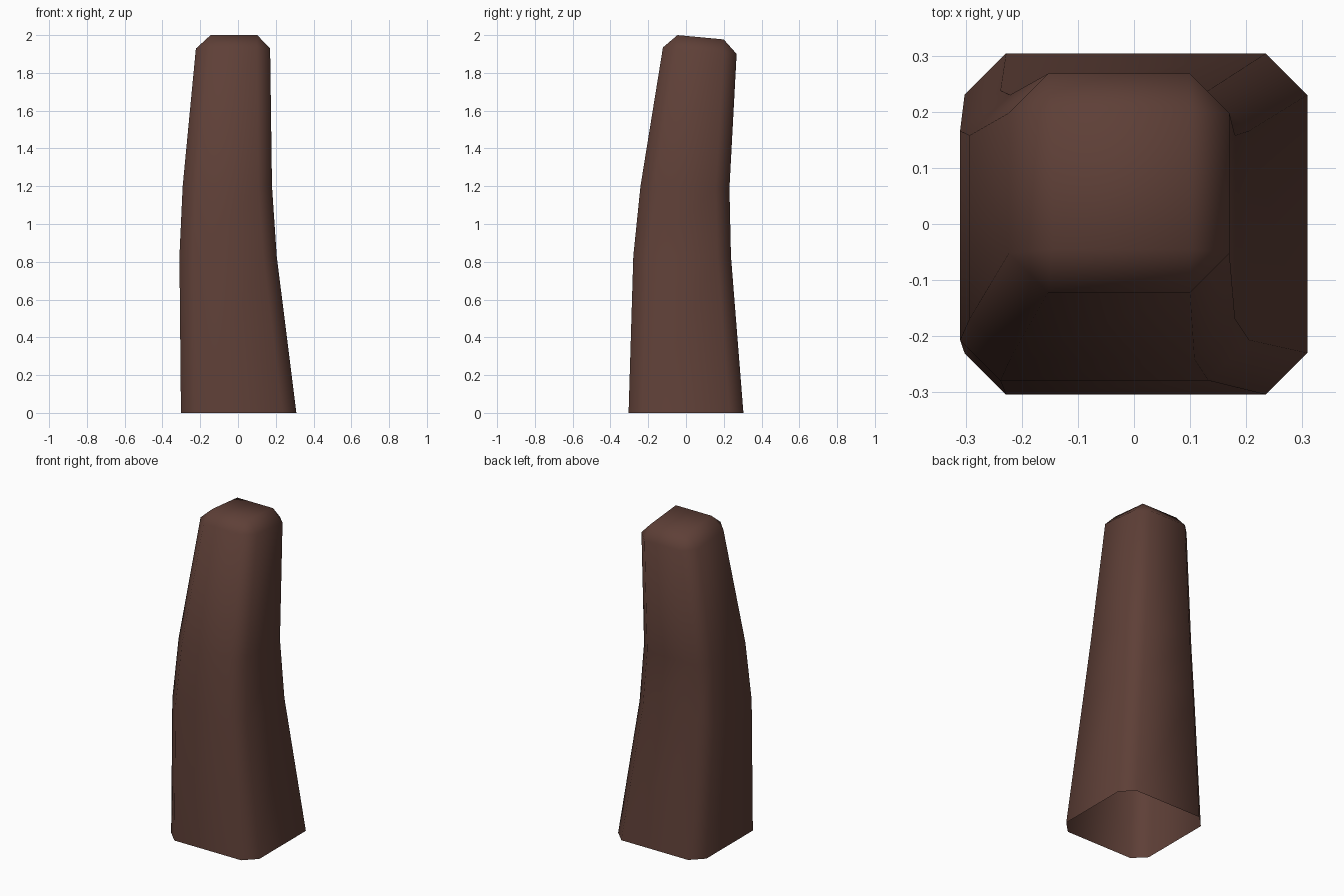
import bpy
import bmesh

if "Cube" in bpy.data.objects:
    bpy.data.objects.remove(bpy.data.objects["Cube"])

# One flat brown
brown = bpy.data.materials.new("dark brown")
brown.diffuse_color = (0.112, 0.050, 0.038, 1)
brown.use_nodes = True
brown.node_tree.nodes["Principled BSDF"].inputs["Base Color"].default_value = brown.diffuse_color

# Cross-sections: x min, x max, y min, y max, z at front, z at back, corner cut
SECTIONS = [
    (-0.302, 0.309, -0.304, 0.304, 0.0, 0.0, 0.074),
    (-0.31, 0.205, -0.279, 0.238, 0.83, 0.83, 0.072),
    (-0.293, 0.18, -0.241, 0.23, 1.20, 1.19, 0.072),
    (-0.223, 0.17, -0.122, 0.268, 1.935, 1.90, 0.07),
]

bm = bmesh.new()


def ring(x0, x1, y0, y1, zf, zb, c):
    """Square with cut corners, tilted from front to back."""
    pts = [(x0 + c, y0), (x1 - c, y0), (x1, y0 + c), (x1, y1 - c),
           (x1 - c, y1), (x0 + c, y1), (x0, y1 - c), (x0, y0 + c)]
    return [bm.verts.new((x, y, zf + (zb - zf) * (y - y0) / (y1 - y0)))
            for x, y in pts]


# Bent tapering shaft, open underneath
rings = [ring(*s) for s in SECTIONS]
for a, b in zip(rings, rings[1:]):
    for i in range(8):
        j = (i + 1) % 8
        bm.faces.new((a[i], a[j], b[j], b[i]))

# Bevelled top: a square cap, sloping sides and corner triangles
r = rings[-1]
cap = [bm.verts.new(p) for p in ((-0.145, -0.045, 2.0), (0.102, -0.045, 2.0),
                                 (0.102, 0.20, 1.977), (-0.145, 0.20, 1.977))]
bm.faces.new(cap)
for i in range(4):
    j = (i + 1) % 4
    bm.faces.new((r[2 * i], r[2 * i + 1], cap[j], cap[i]))
    bm.faces.new((r[2 * i + 1], r[(2 * i + 2) % 8], cap[j]))

for f in bm.faces:
    f.smooth = True
bm.normal_update()

mesh = bpy.data.meshes.new("bent_post")
bm.to_mesh(mesh)
bm.free()
mesh.materials.append(brown)
post = bpy.data.objects.new("bent_post", mesh)
bpy.context.collection.objects.link(post)
